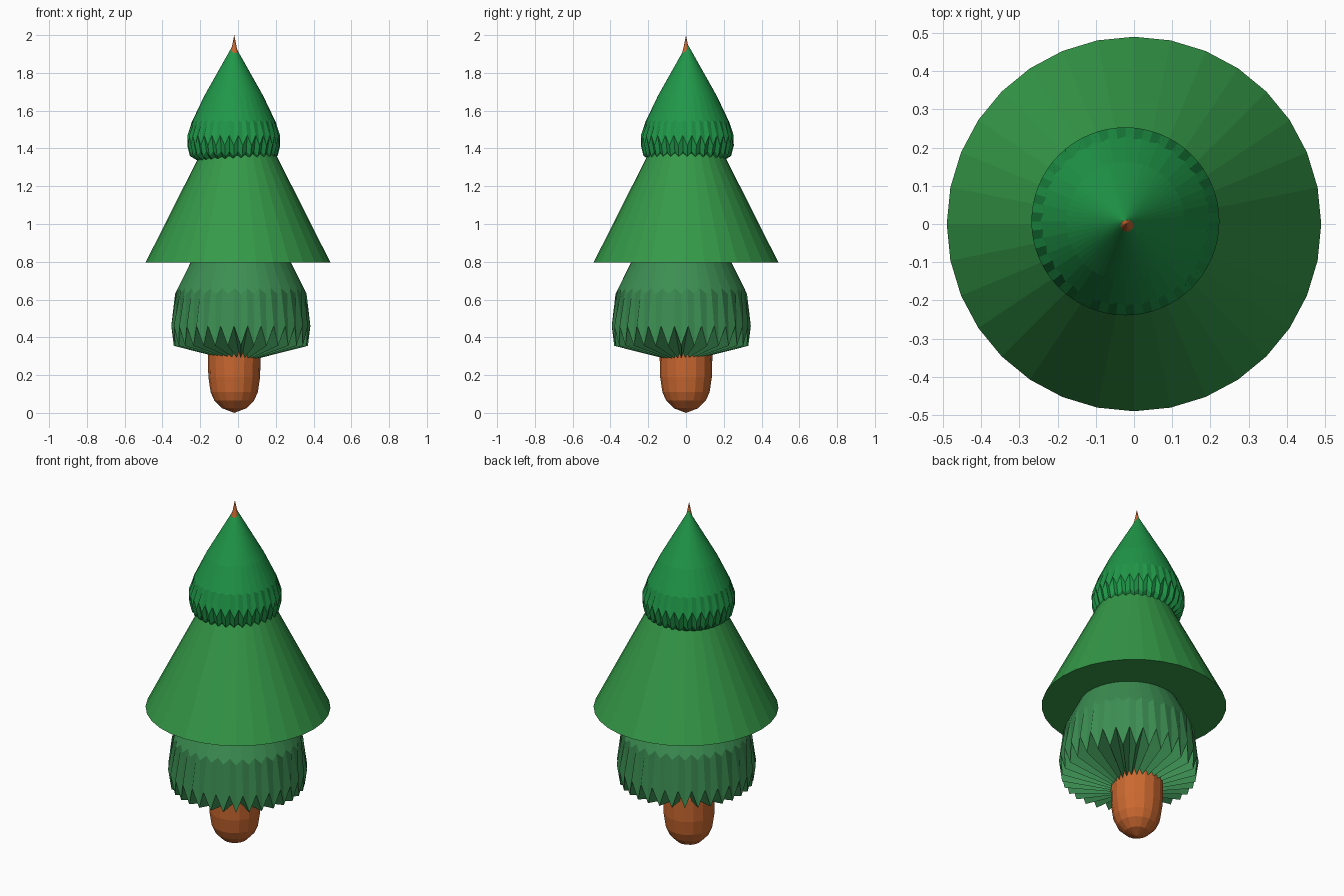
import bpy, bmesh
from math import sin, cos, tau

if "Cube" in bpy.data.objects:
    bpy.data.objects.remove(bpy.data.objects["Cube"])


def material(name, rgb):
    m = bpy.data.materials.new(name)
    m.diffuse_color = (*rgb, 1)
    m.use_nodes = True
    m.node_tree.nodes["Principled BSDF"].inputs["Base Color"].default_value = m.diffuse_color
    return m


def lathe(name, rings, sides, centre, mat):
    """Each ring is (r, z), or (r, z, r2, z2) where odd vertices use r2, z2 (zigzag)."""
    bm = bmesh.new()
    loops = []
    for ring in rings:
        if ring[0] == 0:
            loops.append([bm.verts.new((0, 0, ring[1]))] * sides)
            continue
        loop = []
        for i in range(sides):
            r, z = ring[2:] if len(ring) == 4 and i % 2 else ring[:2]
            a = tau * i / sides
            loop.append(bm.verts.new((r * cos(a), r * sin(a), z)))
        loops.append(loop)
    for low, high in zip(loops, loops[1:]):
        for i in range(sides):
            j = (i + 1) % sides
            quad = [low[i], low[j], high[j], high[i]]
            bm.faces.new(list(dict.fromkeys(quad)))
    bmesh.ops.recalc_face_normals(bm, faces=bm.faces)
    mesh = bpy.data.meshes.new(name)
    bm.to_mesh(mesh)
    bm.free()
    ob = bpy.data.objects.new(name, mesh)
    ob.location = (*centre, 0)
    mesh.materials.append(mat)
    bpy.context.collection.objects.link(ob)
    return ob


bark = material("bark", (0.60, 0.14, 0.03))
low_green = material("low_green", (0.045, 0.27, 0.085))
mid_green = material("mid_green", (0.035, 0.32, 0.065))
top_green = material("top_green", (0.014, 0.31, 0.065))

# Trunk: rounded foot, tapering up through the tree to the tip spike
lathe("trunk", [(0, 0.0), (0.065, 0.025), (0.105, 0.065), (0.125, 0.11),
                (0.137, 0.19), (0.14, 0.32), (0.022, 1.90), (0.012, 1.94), (0, 2.0)],
      16, (-0.02, 0), bark)

# Lower branches: serrated hem folding under to the trunk
lathe("lower_branches", [(0, 0.265), (0.355, 0.355, 0.37, 0.46),
                         (0.348, 0.63, 0.335, 0.66), (0.264, 0.80), (0, 1.30)],
      64, (0.015, -0.025), low_green)

# Middle branches: plain closed cone
lathe("middle_branches", [(0, 0.795), (0.49, 0.795), (0, 1.767)], 32, (0, 0), mid_green)

# Upper branches: swollen cone with two small serrated bands
lathe("upper_branches", [(0, 1.27), (0.19, 1.335), (0.232, 1.36, 0.228, 1.385),
                         (0.246, 1.415, 0.246, 1.47), (0.222, 1.54, 0.216, 1.55),
                         (0.155, 1.68), (0, 1.955)],
      64, (-0.0225, 0.007), top_green)
